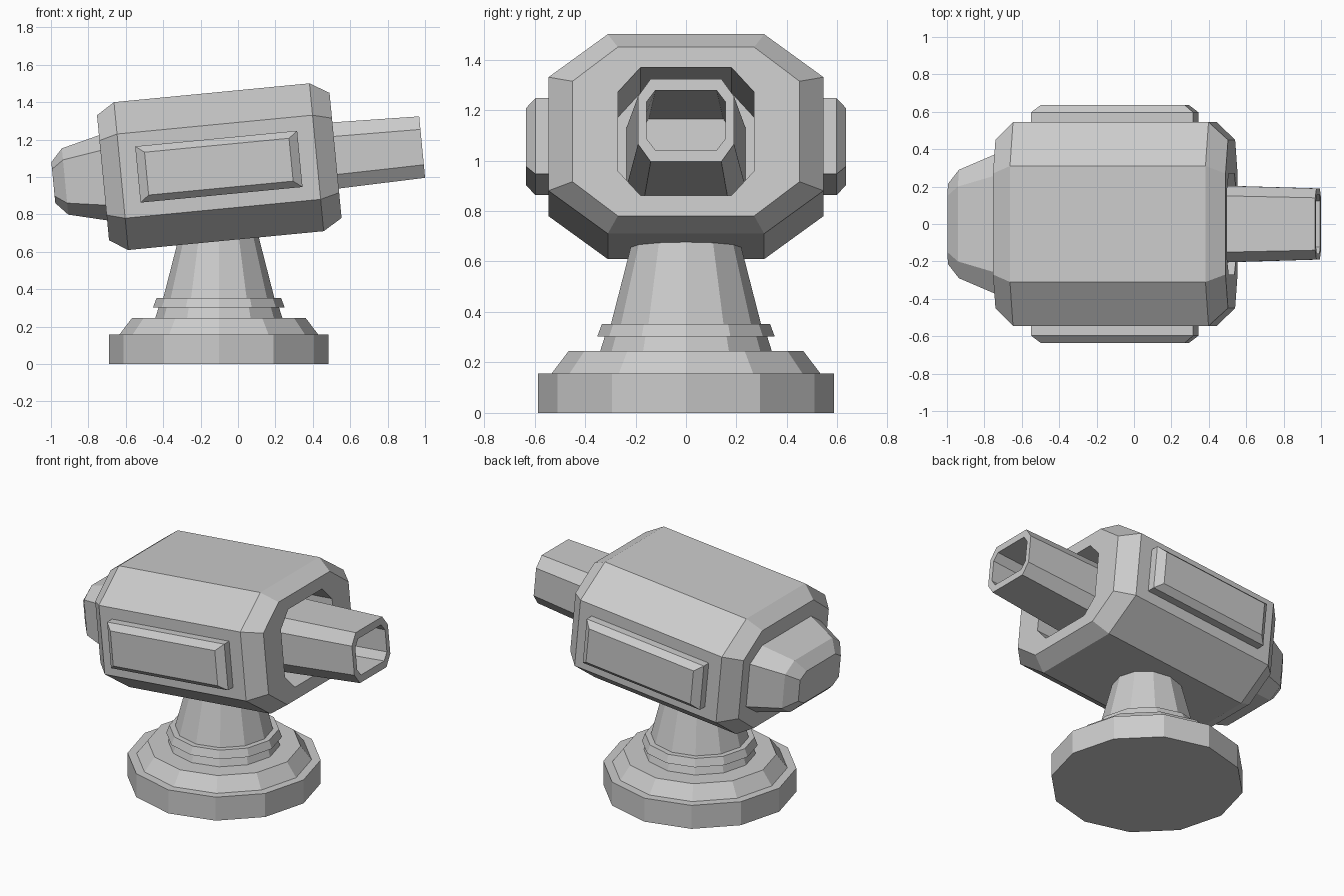
import bpy, bmesh, math

if "Cube" in bpy.data.objects:
    bpy.data.objects.remove(bpy.data.objects["Cube"])

TILT = math.radians(-5.5)
HEAD = (-0.1025, 0, 1.055)      # centre of the tilted head


def loft(name, rings, cap_start=True, cap_end=True, closed=False, tilted=True):
    """Skin a list of equal-length point rings into one mesh object."""
    bm = bmesh.new()
    loops = [[bm.verts.new(p) for p in r] for r in rings]
    n = len(loops[0])
    pairs = list(zip(loops, loops[1:]))
    if closed:
        pairs.append((loops[-1], loops[0]))
    for a, b in pairs:
        for i in range(n):
            j = (i + 1) % n
            bm.faces.new((a[i], a[j], b[j], b[i]))
    if cap_start and not closed:
        bm.faces.new(loops[0])
    if cap_end and not closed:
        bm.faces.new(loops[-1])
    bmesh.ops.recalc_face_normals(bm, faces=bm.faces)
    me = bpy.data.meshes.new(name)
    bm.to_mesh(me)
    bm.free()
    ob = bpy.data.objects.new(name, me)
    bpy.context.collection.objects.link(ob)
    if tilted:
        ob.location = HEAD
        ob.rotation_euler = (0, TILT, 0)
    return ob


def octagon(x, w, h, top, side):
    """Octagon across x: half width w, half height h, flat half lengths top and side."""
    q = [(w, side), (top, h), (-top, h), (-w, side)]
    return [(x, y, z) for y, z in q + [(-y, -z) for y, z in q]]


# head housing: chamfered octagonal block with a deep socket in the front
loft("head_housing", [
    octagon(-0.622, 0.45, 0.336, 0.27, 0.20),
    octagon(-0.525, 0.545, 0.397, 0.31, 0.226),
    octagon(0.525, 0.545, 0.397, 0.31, 0.226),
    octagon(0.627, 0.45, 0.336, 0.27, 0.20),
    octagon(0.627, 0.27, 0.255, 0.18, 0.157),
    octagon(-0.42, 0.27, 0.255, 0.18, 0.157),
])

# tapered hollow barrel reaching to the back of the socket
loft("barrel", [
    octagon(-0.42, 0.235, 0.206, 0.173, 0.118),
    octagon(1.092, 0.19, 0.165, 0.14, 0.095),
    octagon(1.092, 0.157, 0.118, 0.122, 0.072),
    octagon(-0.42, 0.19, 0.15, 0.148, 0.09),
], closed=True)

# rear cap
loft("rear_cap", [
    octagon(-0.60, 0.385, 0.234, 0.265, 0.15),
    octagon(-0.826, 0.29, 0.178, 0.20, 0.116),
    octagon(-0.889, 0.215, 0.11, 0.15, 0.072),
])

# raised side panels
for side, label in ((-1, "front"), (1, "back")):
    loft(label + "_side_panel", [
        [(sx * u, side * y, sz * v) for sx, sz in ((-1, -1), (1, -1), (1, 1), (-1, 1))]
        for y, u, v in ((0.54, 0.435, 0.151), (0.597, 0.435, 0.151), (0.635, 0.388, 0.115))])

# twelve-sided turned pedestal
profile = [(0.587, 0), (0.587, 0.157), (0.532, 0.157), (0.465, 0.245), (0.34, 0.245),
           (0.322, 0.302), (0.352, 0.302), (0.333, 0.353), (0.297, 0.353), (0.195, 0.75)]
loft("pedestal", [
    [(HEAD[0] + r * math.cos(k * math.pi / 6), r * math.sin(k * math.pi / 6), z)
     for k in range(12)] for r, z in profile], tilted=False)
